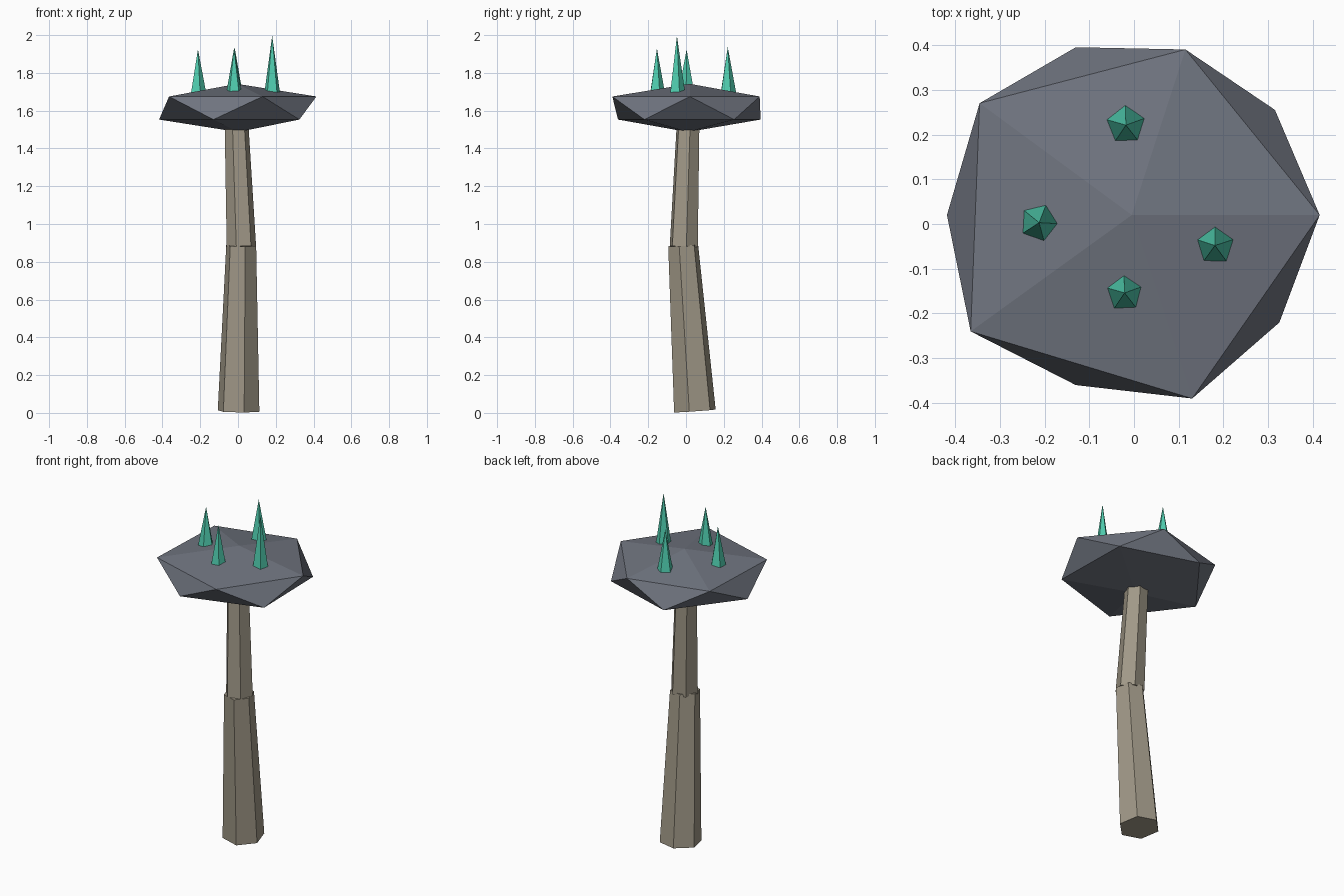
import bpy, math
from mathutils import Vector

if "Cube" in bpy.data.objects:
    bpy.data.objects.remove(bpy.data.objects["Cube"])


def srgb_material(name, rgb):
    mat = bpy.data.materials.new(name)
    lin = [((c / 255 + 0.055) / 1.055) ** 2.4 for c in rgb]
    mat.diffuse_color = (*lin, 1.0)
    mat.use_nodes = True
    mat.node_tree.nodes["Principled BSDF"].inputs["Base Color"].default_value = mat.diffuse_color
    return mat


def make_object(name, verts, faces, mat):
    mesh = bpy.data.meshes.new(name)
    mesh.from_pydata([tuple(v) for v in verts], [], faces)
    mesh.materials.append(mat)
    mesh.update()
    obj = bpy.data.objects.new(name, mesh)
    bpy.context.collection.objects.link(obj)
    return obj


def tapered(name, start, end, r0, r1, sides, phase, mat):
    """Closed tapered prism from start to end; a cone when r1 is 0."""
    start, end = Vector(start), Vector(end)
    turn = Vector((0, 0, 1)).rotation_difference(end - start)

    def ring(centre, r):
        angles = [math.radians(phase) + math.tau * i / sides for i in range(sides)]
        return [centre + turn @ Vector((r * math.cos(a), r * math.sin(a), 0)) for a in angles]

    n = sides
    verts = ring(start, r0)
    faces = [list(range(n))[::-1]]
    if r1 > 0:
        verts += ring(end, r1)
        faces.append(list(range(n, 2 * n)))
        faces += [(i, (i + 1) % n, n + (i + 1) % n, n + i) for i in range(n)]
    else:
        verts.append(end)
        faces += [(i, (i + 1) % n, n) for i in range(n)]
    return make_object(name, verts, faces, mat)


stalk_mat = srgb_material("stalk_tan", (160, 152, 135))
cap_mat = srgb_material("cap_slate", (112, 117, 128))
spike_mat = srgb_material("crystal_teal", (80, 205, 175))

# Two-piece bent stalk
tapered("lower_stalk", (0.003, 0.047, 0.01), (0.017, -0.015, 0.886), 0.114, 0.082, 6, -15, stalk_mat)
tapered("upper_stalk", (0.018, -0.012, 0.88), (-0.009, 0.012, 1.56), 0.079, 0.063, 6, 10, stalk_mat)

# Cap: flattened, slightly uneven icosahedron
upper = [(0.415, 0.02), (0.115, 0.39), (-0.345, 0.27), (-0.365, -0.24), (0.13, -0.39)]
lower = [(0.315, 0.255), (-0.13, 0.395), (-0.418, 0.02), (-0.13, -0.36), (0.325, -0.22)]
verts = [(x, y, 1.675) for x, y in upper] + [(x, y, 1.553) for x, y in lower]
verts += [(-0.005, 0.02, 1.742), (0, 0.01, 1.487)]
faces = []
for i in range(5):
    j = (i + 1) % 5
    faces += [(i, j, 10), (i, 5 + i, j), (5 + i, 5 + j, j), (5 + j, 5 + i, 11)]
make_object("cap", verts, faces, cap_mat)

# Crystal spikes: x, y, tip height, radius, phase
spikes = [(-0.018, 0.221, 1.937, 0.044, 92), (-0.212, 0.003, 1.925, 0.043, -3),
          (0.181, -0.048, 1.997, 0.043, 90), (-0.021, -0.154, 1.93, 0.042, 92)]
for k, (x, y, tip, r, phase) in enumerate(spikes, 1):
    tapered(f"crystal_spike_{k}", (x, y, 1.697), (x, y, tip), r, 0, 5, phase, spike_mat)
